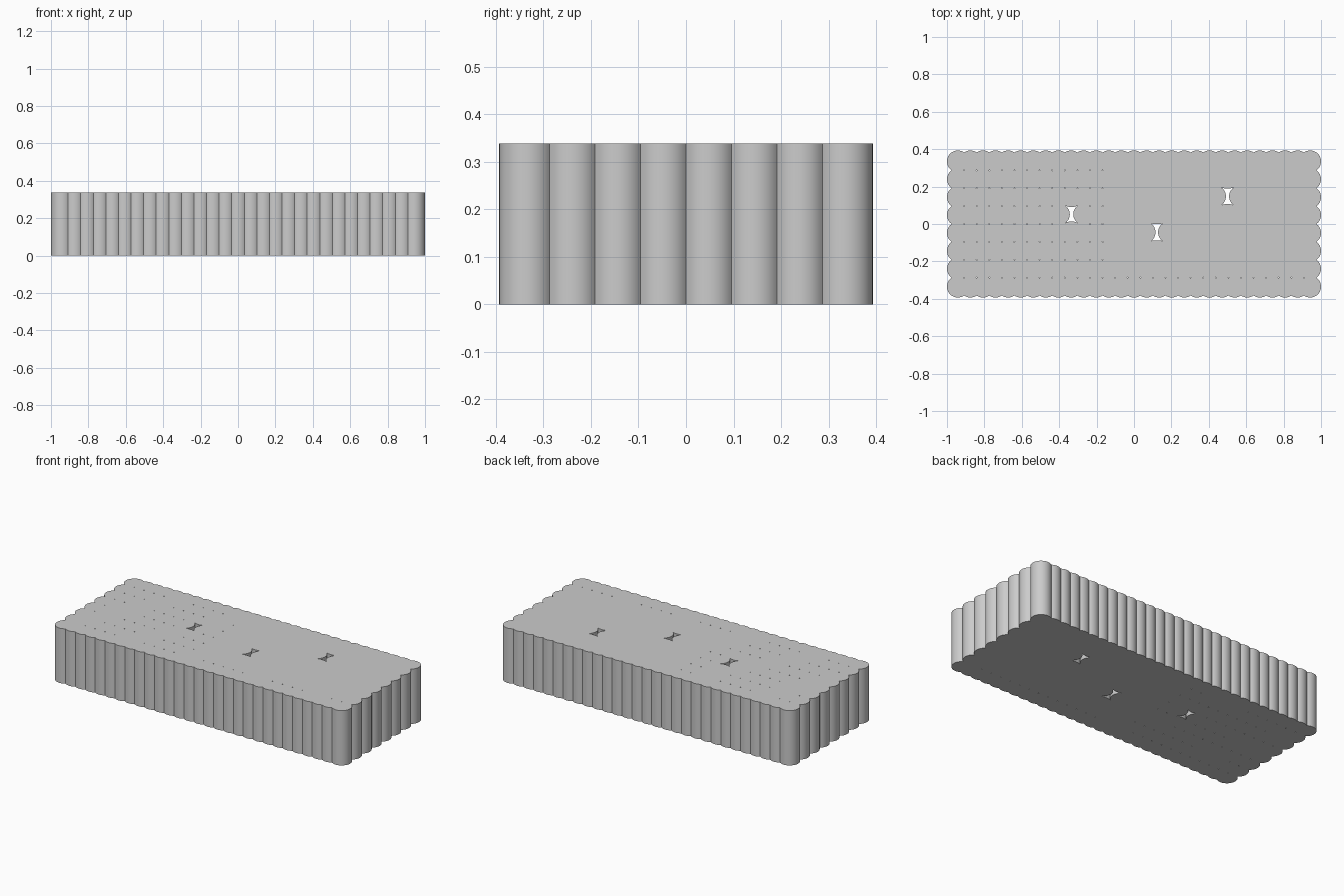
import bpy, bmesh
from math import sin, cos, asin, sqrt, pi

if "Cube" in bpy.data.objects:
    bpy.data.objects.remove(bpy.data.objects["Cube"])

# Block made of overlapping round rods in a 29 x 8 grid
COLS, ROWS, R, H = 29, 8, 0.058, 0.338
DX, DY = 1.884 / (COLS - 1), 0.670 / (ROWS - 1)
X0, Y0 = -0.942, -0.335
AX, AY = asin(DX / 2 / R), asin(DY / 2 / R)


def arc(cx, cy, a0, a1, n):
    return [(cx + R * cos(a0 + (a1 - a0) * i / n),
             cy + R * sin(a0 + (a1 - a0) * i / n)) for i in range(n)]


# Scalloped outline, walked counter-clockwise, one side at a time
def outline():
    pts = []
    sides = [(X0, Y0, DX, 0, COLS, -pi / 2, AX, AY),
             (-X0, Y0, 0, DY, ROWS, 0, AY, AX),
             (-X0, -Y0, -DX, 0, COLS, pi / 2, AX, AY),
             (X0, -Y0, 0, -DY, ROWS, pi, AY, AX)]
    for x, y, sx, sy, n, mid, a, other in sides:
        # corner rod turns from the previous side onto this one
        pts += arc(x, y, mid - pi / 2 - other, mid + a, 24)
        for i in range(1, n - 1):
            pts += arc(x + sx * i, y + sy * i, mid - a, mid + a, 12)
    return pts


# Gap left by a missing rod: concave sides and slightly sagging ends
def gap(cx, cy, dx, sag):
    h = 0.047
    w = dx - sqrt(R * R - h * h)
    a = asin(h / R)
    pts = arc(cx - dx, cy, -a, a, 12)
    pts += [(cx - w + 2 * w * i / 8, cy + h - sag * (1 - (i / 4 - 1) ** 2)) for i in range(8)]
    pts += arc(cx + dx, cy, pi - a, pi + a, 12)
    pts += [(cx + w - 2 * w * i / 8, cy - h + sag * (1 - (i / 4 - 1) ** 2)) for i in range(8)]
    return pts


loops = [outline(), gap(-0.334, 0.052, 0.0673, 0.009),
         gap(0.122, -0.044, 0.065, 0.004), gap(0.5, 0.148, 0.0665, 0.006)]

# Pinholes where four rods meet
for j in range(ROWS - 1):
    for i in range(COLS - 1 if j == 0 else 12):
        x, y, s = X0 + DX * (i + 0.5), Y0 + DY * (j + 0.5), 0.003
        if j in (3, 4) and i in (8, 9):
            continue
        loops.append([(x - s, y), (x, y + s), (x + s, y), (x, y - s)])

# Filled, extruded profile
curve = bpy.data.curves.new("rod_block_profile", 'CURVE')
curve.dimensions = '2D'
curve.fill_mode = 'BOTH'
curve.extrude = H / 2
for pts in loops:
    sp = curve.splines.new('POLY')
    sp.points.add(len(pts) - 1)
    for p, (x, y) in zip(sp.points, pts):
        p.co = (x, y, 0, 1)
    sp.use_cyclic_u = True
temp = bpy.data.objects.new("profile", curve)
bpy.context.collection.objects.link(temp)
bpy.context.view_layer.update()
mesh = bpy.data.meshes.new_from_object(temp.evaluated_get(bpy.context.evaluated_depsgraph_get()))
bpy.data.objects.remove(temp)

# Weld caps to walls and stand the block on the ground
bm = bmesh.new()
bm.from_mesh(mesh)
bmesh.ops.remove_doubles(bm, verts=bm.verts, dist=1e-5)
bmesh.ops.translate(bm, verts=bm.verts, vec=(0, 0, H / 2))
bmesh.ops.recalc_face_normals(bm, faces=bm.faces)
bm.to_mesh(mesh)
bm.free()

block = bpy.data.objects.new("rod_block", mesh)
bpy.context.collection.objects.link(block)
bpy.context.view_layer.objects.active = block
block.select_set(True)
bpy.ops.object.shade_smooth_by_angle()
